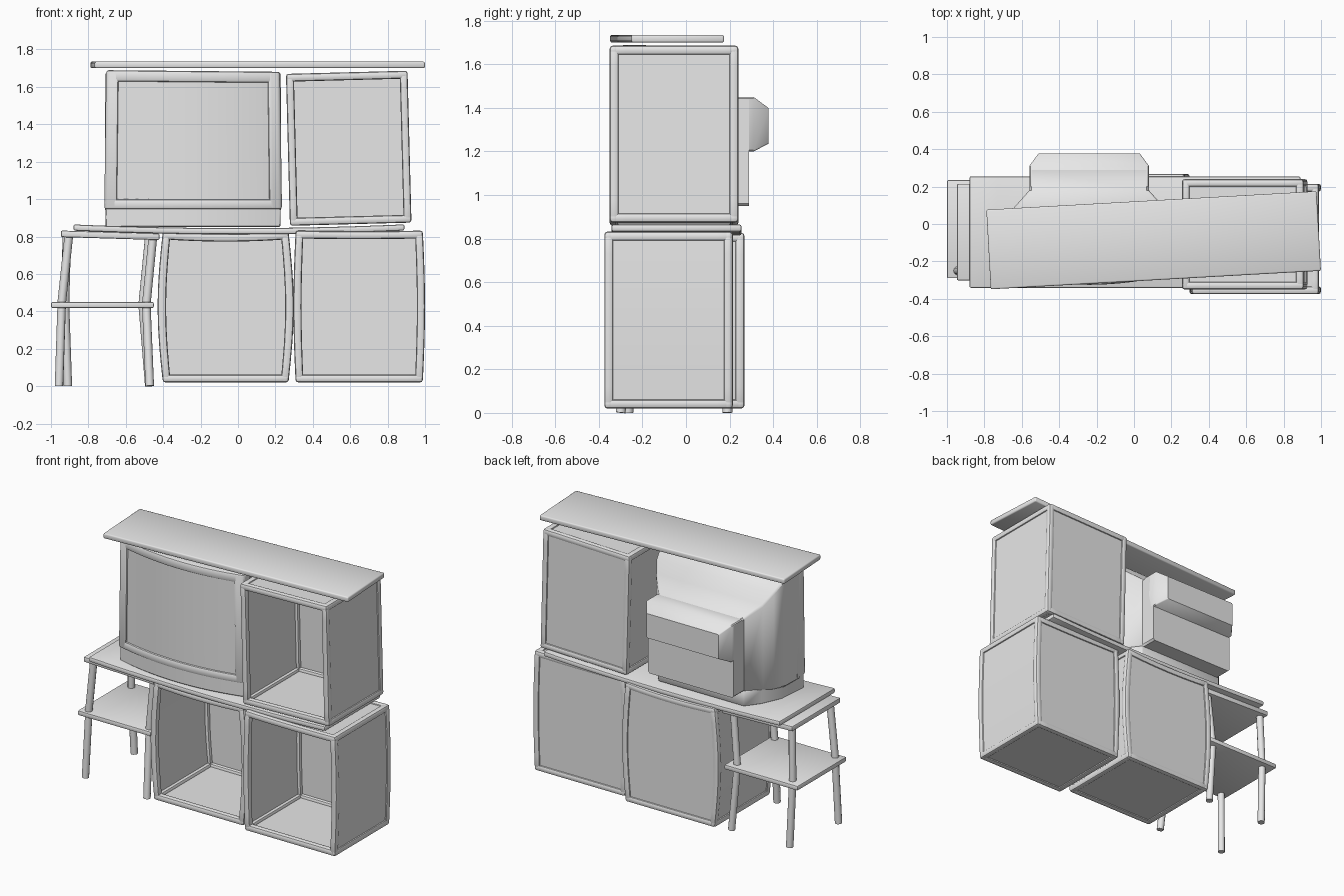
import bpy, bmesh, math
from mathutils import Vector

if "Cube" in bpy.data.objects:
    bpy.data.objects.remove(bpy.data.objects["Cube"], do_unlink=True)

grey = bpy.data.materials.new("plain_grey")
grey.use_nodes = True
grey.diffuse_color = (0.8, 0.8, 0.8, 1)
grey.node_tree.nodes["Principled BSDF"].inputs["Base Color"].default_value = (0.8, 0.8, 0.8, 1)


def finish(name, bm, bevel=0, segments=2, angle=40):
    bmesh.ops.recalc_face_normals(bm, faces=bm.faces)
    mesh = bpy.data.meshes.new(name)
    bm.to_mesh(mesh)
    bm.free()
    mesh.materials.append(grey)
    ob = bpy.data.objects.new(name, mesh)
    bpy.context.collection.objects.link(ob)
    if bevel:
        mod = ob.modifiers.new("round_edges", "BEVEL")
        mod.width, mod.segments, mod.limit_method = bevel, segments, "ANGLE"
        mod.angle_limit = math.radians(40)
    bpy.ops.object.select_all(action="DESELECT")
    ob.select_set(True)
    bpy.context.view_layer.objects.active = ob
    if bevel:
        bpy.ops.object.modifier_apply(modifier="round_edges")
    bpy.ops.object.shade_smooth_by_angle(angle=math.radians(angle))
    return ob


def box(name, lo, hi, warp=None, cuts=(0, 0, 0), bevel=0, segments=2, angle=40):
    """Box between two corners, cut along its axes and bent by warp."""
    lo, hi = Vector(lo), Vector(hi)
    bm = bmesh.new()
    bmesh.ops.create_cube(bm, size=1)
    for axis, count in enumerate(cuts):
        if count:
            along = [e for e in bm.edges if abs((e.verts[0].co - e.verts[1].co)[axis]) > 0.5]
            bmesh.ops.subdivide_edges(bm, edges=along, cuts=count, use_grid_fill=True)
    for v in bm.verts:
        v.co = Vector([(lo[i] + hi[i]) / 2 + v.co[i] * (hi[i] - lo[i]) for i in range(3)])
        if warp:
            v.co = warp(v.co)
    return finish(name, bm, bevel, segments, angle)


def loft(name, rings, chamfer):
    """Skin over chamfered rectangles given as (y, x0, x1, z0, z1)."""
    bm = bmesh.new()
    loops = []
    for y, x0, x1, z0, z1 in rings:
        c = chamfer
        pts = [(x0 + c, z0), (x1 - c, z0), (x1, z0 + c), (x1, z1 - c),
               (x1 - c, z1), (x0 + c, z1), (x0, z1 - c), (x0, z0 + c)]
        loops.append([bm.verts.new((x, y, z)) for x, z in pts])
    for a, b in zip(loops, loops[1:]):
        for i in range(8):
            j = (i + 1) % 8
            bm.faces.new((a[i], a[j], b[j], b[i]))
    bm.faces.new(loops[0])
    bm.faces.new(loops[-1])
    return finish(name, bm)


def rod(name, a, b, radius=0.023):
    a, b = Vector(a), Vector(b)
    bm = bmesh.new()
    bmesh.ops.create_cone(bm, cap_ends=True, segments=10, radius1=radius,
                          radius2=radius, depth=(b - a).length)
    turn = (b - a).to_track_quat("Z", "Y")
    for v in bm.verts:
        v.co = turn @ v.co + (a + b) / 2
    finish(name, bm)


def crate(name, lo, hi, bulge=0, sag=0, tilt=0):
    """Open-fronted crate: twelve rounded bars and five thin panels."""
    lo, hi = Vector(lo), Vector(hi)
    mid, half = (lo + hi) / 2, (hi - lo) / 2
    t = 0.042

    def warp(p):
        u, h = (p.x - mid.x) / half.x, (p.z - lo.z) / (2 * half.z)
        x = p.x + bulge * u * math.sin(math.pi * h)
        z = p.z - sag * h * (1 - u * u)
        return Vector((x - tilt * (z - mid.z), p.y, z + tilt * (x - mid.x)))

    for axis in range(3):
        others = [i for i in range(3) if i != axis]
        cuts = [0, 0, 0]
        cuts[axis] = 7
        for k in range(4):
            a, b = lo.copy(), hi.copy()
            for bit, i in enumerate(others):
                if k >> bit & 1:
                    a[i] = hi[i] - t
                else:
                    b[i] = lo[i] + t
            box(f"{name}_bar", a, b, warp, cuts, 0.014)
    inset = 0.01
    for axis, high in ((0, 0), (0, 1), (1, 1), (2, 0), (2, 1)):
        a, b = lo + Vector((inset,) * 3), hi - Vector((inset,) * 3)
        if high:
            a[axis] = b[axis] - 0.012
        else:
            b[axis] = a[axis] + 0.012
        cuts = [7, 7, 7]
        cuts[axis] = 0
        box(f"{name}_panel", a, b, warp, cuts)


# Three open crates
crate("lower_left_crate", (0.308, -0.375, 0.02), (0.988, 0.215, 0.832), bulge=0.012, sag=0.004)
crate("lower_middle_crate", (-0.402, -0.33, 0.02), (0.27, 0.268, 0.828), bulge=0.028, sag=0.014)
crate("upper_crate", (0.267, -0.35, 0.866), (0.917, 0.24, 1.678), tilt=0.026)

# Sagging shelf and crooked top board
box("long_shelf", (-0.88, -0.342, 0.832), (0.89, 0.255, 0.865),
    lambda p: Vector((p.x, p.y, p.z - 0.02 * (1 - (p.x / 0.89) ** 2))), (11, 0, 0), 0.01)


def turn_board(p):
    a = math.radians(3.2)
    return Vector((0.105 + p.x * math.cos(a) - p.y * math.sin(a),
                   -0.087 + p.x * math.sin(a) + p.y * math.cos(a), p.z))


box("top_board", (-0.884, -0.213, 1.70), (0.884, 0.213, 1.735), turn_board, bevel=0.008, angle=100)

# Side table
box("table_top", (-0.947, -0.302, 0.797), (-0.42, 0.215, 0.832),
    lambda p: Vector((p.x, p.y, p.z - 0.03 * (p.x + 0.947))), bevel=0.008)
box("table_shelf", (-1.0, -0.29, 0.418), (-0.45, 0.235, 0.45), bevel=0.008)
legs = {"front_outer": ((-0.957, -0.265), (-0.943, -0.25), (-0.905, -0.25)),
        "back_outer": ((-0.91, 0.19), (-0.925, 0.18), (-0.915, 0.17)),
        "front_inner": ((-0.472, -0.30), (-0.49, -0.25), (-0.455, -0.25)),
        "back_inner": ((-0.475, 0.19), (-0.51, 0.18), (-0.475, 0.17))}
for label, (foot, knee, top) in legs.items():
    rod(f"{label}_lower_leg", (*foot, 0.001), (*knee, 0.43))
    rod(f"{label}_upper_leg", (*knee, 0.44), (*top, 0.80))

# Television front with a bowed screen
CX, HALF = -0.24, 0.475


def bow(p):
    u = (p.x - CX) / HALF
    lean = -0.014 * u * (p.z - 0.95)
    return Vector((p.x + lean, p.y - 0.065 * (1 - u * u), p.z - 0.006 * u * (p.z - 0.95)))


L, R, BOTTOM, TOP = CX - HALF, CX + HALF, 0.945, 1.685
Y0, Y1 = -0.26, -0.17
box("bezel_bottom", (L, Y0, BOTTOM), (R, Y1, 1.0), bow, (15, 0, 0), 0.014)
box("bezel_top", (L, Y0, 1.625), (R, Y1, TOP), bow, (15, 0, 0), 0.014)
box("bezel_right", (L, Y0, BOTTOM), (L + 0.068, Y1, TOP), bow, (2, 0, 0), 0.014)
box("bezel_left", (R - 0.068, Y0, BOTTOM), (R, Y1, TOP), bow, (2, 0, 0), 0.014)
box("screen", (L + 0.03, Y0 + 0.012, 0.97), (R - 0.03, Y1, 1.66), bow, (15, 0, 0))

# Television housing, rear tube box and foot
loft("television_housing", [(-0.20, -0.71, 0.23, 0.93, 1.68), (-0.06, -0.705, 0.225, 0.93, 1.665),
                            (0.03, -0.68, 0.20, 0.94, 1.595), (0.09, -0.64, 0.16, 0.95, 1.525),
                            (0.18, -0.56, 0.08, 0.95, 1.45), (0.29, -0.56, 0.08, 0.95, 1.45)], 0.012)
loft("tube_box", [(0.20, -0.56, 0.08, 1.20, 1.45), (0.31, -0.56, 0.08, 1.20, 1.45),
                  (0.378, -0.51, 0.03, 1.235, 1.40)], 0.006)

bm = bmesh.new()
outline = []
for i in range(17):
    u = -1 + i / 8
    outline.append((CX + 0.468 * u, -0.25 - 0.065 * (1 - u * u)))
outline += [(0.21, -0.04), (0.15, 0.09), (0.08, 0.18), (-0.56, 0.18), (-0.63, 0.09), (-0.69, -0.04)]
base = bm.faces.new([bm.verts.new((x, y, 0.852)) for x, y in outline])
raised = bmesh.ops.extrude_face_region(bm, geom=[base])["geom"]
for v in raised:
    if isinstance(v, bmesh.types.BMVert):
        v.co.z = 0.955
finish("television_foot", bm, 0.005, 1)
